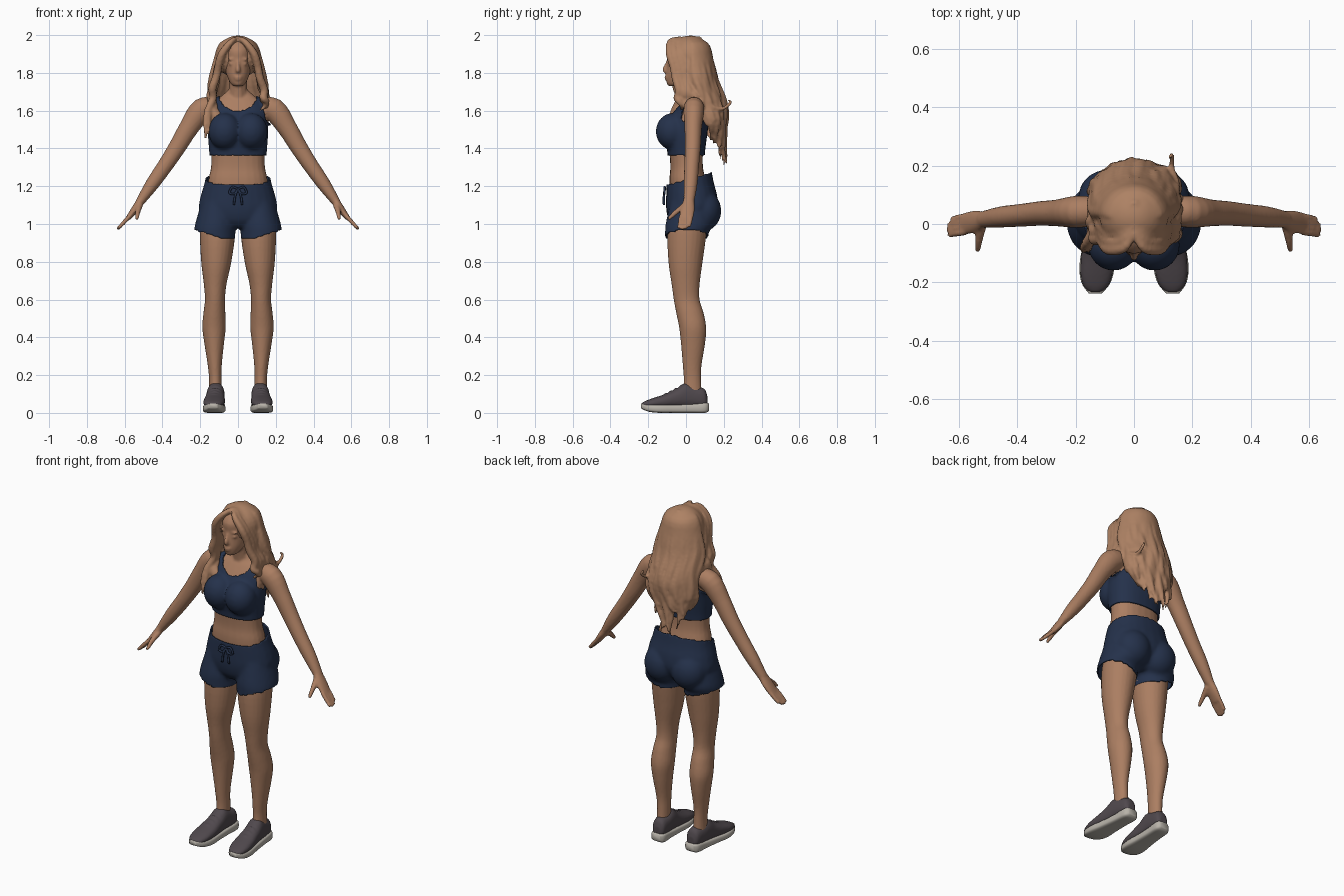
import bpy, bmesh, math, random
from mathutils import Vector, Matrix

random.seed(4)
cube = bpy.data.objects.get("Cube")
if cube:
    bpy.data.objects.remove(cube)
X, Y, Z = Vector((1, 0, 0)), Vector((0, 1, 0)), Vector((0, 0, 1))


def material(name, rgb):
    m = bpy.data.materials.new(name)
    m.use_nodes = True
    m.diffuse_color = (*rgb, 1)
    m.node_tree.nodes["Principled BSDF"].inputs["Base Color"].default_value = (*rgb, 1)
    return m


SKIN = material("warm tan", (0.41, 0.21, 0.122))
HAIR = material("light brown hair", (0.42, 0.222, 0.127))
NAVY = material("navy cloth", (0.018, 0.031, 0.07))
SHOE = material("dark grey shoe", (0.08, 0.066, 0.075))
SOLE = material("pale sole", (0.48, 0.45, 0.40))


def smooth(rows, steps=4):
    """Catmull-Rom interpolation through rows of numbers."""
    out = []
    for i in range(len(rows) - 1):
        a, b, c, d = (rows[max(0, min(len(rows) - 1, i + k))] for k in (-1, 0, 1, 2))
        for s in range(steps):
            t = s / steps
            out.append([q + t / 2 * (r - p + t * (2*p - 5*q + 4*r - w + t * (3*(q - r) + w - p)))
                        for p, q, r, w in zip(a, b, c, d)])
    return out + [list(rows[-1])]


def loft(bm, rows, axis=None, ref=Y, n=24, power=2, grow=0, wave=0):
    """Skin rings (x, y, z, half_width, half_depth) along a smooth path."""
    rows = smooth(rows)
    phase = random.uniform(0, 6)
    pts = []
    for i, r in enumerate(rows):
        k = max(0, i / len(rows) - 0.35) * wave
        pts.append(Vector(r[:3]) + k * Vector((math.sin(i * .8 + phase), math.cos(i * .7 + phase), 0)))
    rings = []
    for i, r in enumerate(rows):
        t = axis or (pts[min(i + 1, len(pts) - 1)] - pts[max(i - 1, 0)]).normalized()
        v = (ref - t * ref.dot(t)).normalized()
        u = v.cross(t)
        ring = []
        for j in range(n):
            c, s = math.cos(math.tau * j / n), math.sin(math.tau * j / n)
            e = 2 / power
            ring.append(bm.verts.new(pts[i]
                        + u * math.copysign(abs(c) ** e, c) * (r[3] + grow)
                        + v * math.copysign(abs(s) ** e, s) * (r[4] + grow)))
        rings.append(ring)
    for a, b in zip(rings, rings[1:]):
        for j in range(n):
            bm.faces.new((a[j], a[j - 1], b[j - 1], b[j]))
    bm.faces.new(rings[0])
    bm.faces.new(rings[-1])


def upright(bm, rows, **kw):
    """Horizontal rings given as (z, centre_x, half_width, front_y, back_y)."""
    loft(bm, [(x, (f + b) / 2, z, w, (b - f) / 2) for z, x, w, f, b in rows], axis=Z, **kw)


def ball(bm, centre, size):
    m = Matrix.Translation(centre) @ Matrix.Diagonal((*size, 1))
    bmesh.ops.create_uvsphere(bm, u_segments=24, v_segments=16, radius=1, matrix=m)


def tube(bm, pts, radii, **kw):
    loft(bm, [(*p, r, r) for p, r in zip(pts, radii)], n=10, **kw)


def make(name, mat, bm, voxel=0, relax=2, keep=None):
    """Fuse the parts into one surface, optionally trimmed to a garment."""
    bmesh.ops.recalc_face_normals(bm, faces=bm.faces)
    mesh = bpy.data.meshes.new(name)
    bm.to_mesh(mesh)
    bm.free()
    ob = bpy.data.objects.new(name, mesh)
    bpy.context.collection.objects.link(ob)
    if voxel:
        mod = ob.modifiers.new("fuse", "REMESH")
        mod.mode, mod.voxel_size = "VOXEL", voxel
        mod = ob.modifiers.new("relax", "SMOOTH")
        mod.factor, mod.iterations = 0.5, relax
        dg = bpy.context.evaluated_depsgraph_get()
        mesh = bpy.data.meshes.new_from_object(ob.evaluated_get(dg))
        ob.modifiers.clear()
        ob.data = mesh
    if keep:
        bm = bmesh.new()
        bm.from_mesh(mesh)
        drop = [f for f in bm.faces if not keep(*f.calc_center_median())]
        bmesh.ops.delete(bm, geom=drop, context="FACES")
        for _ in range(4):
            edge = [v for v in bm.verts if v.is_boundary]
            bmesh.ops.smooth_vert(bm, verts=edge, factor=0.5, use_axis_x=True, use_axis_y=True, use_axis_z=True)
        bm.to_mesh(mesh)
        bm.free()
        mod = ob.modifiers.new("cloth", "SOLIDIFY")
        mod.thickness, mod.offset = 0.008, -0.5
    mesh.materials.clear()
    mesh.materials.append(mat)
    for p in mesh.polygons:
        p.use_smooth = True
        p.material_index = 0


TORSO = [(1.08, 0, .16, -.08, .12), (1.22, 0, .158, -.088, .105), (1.30, 0, .143, -.083, .09),
         (1.38, 0, .142, -.088, .09), (1.46, 0, .148, -.098, .1), (1.54, 0, .148, -.08, .11),
         (1.60, 0, .145, -.05, .11), (1.65, 0, .12, -.02, .1), (1.68, 0, .085, 0, .09), (1.71, 0, .05, .0, .08)]


def arm(s):
    return [(s * x, y, z, w, d) for x, y, z, w, d in (
        (.11, .045, 1.62, .045, .045), (.19, .042, 1.605, .062, .055), (.26, .038, 1.51, .052, .046),
        (.32, .036, 1.41, .046, .042), (.385, .03, 1.31, .041, .039), (.455, .024, 1.21, .036, .036),
        (.52, .015, 1.115, .023, .028))]


# Body: torso, neck, limbs and hands
bm = bmesh.new()
upright(bm, TORSO, power=2.3)
tube(bm, [(0, .05, 1.6), (0, .035, 1.69), (0, .015, 1.8)], [.062, .05, .048])
for s in (-1, 1):
    loft(bm, arm(s))
    upright(bm, [(z, s * x, w, f, b) for z, x, w, f, b in (
        (1.05, .105, .09, -.07, .1), (.95, .108, .094, -.097, .107), (.8, .115, .08, -.093, .088),
        (.68, .121, .06, -.076, .072), (.6, .122, .053, -.065, .072), (.53, .125, .058, -.052, .093),
        (.45, .127, .062, -.036, .107), (.36, .126, .051, -.026, .1), (.25, .123, .037, -.017, .082),
        (.17, .12, .033, -.012, .08), (.07, .12, .035, -.02, .085))])
    loft(bm, [(s * .51, .016, 1.13, .022, .028), (s * .548, .008, 1.075, .019, .038),
              (s * .582, 0, 1.03, .013, .037)])
    for k in range(4):
        y, reach = .027 - .018 * k, (.8, .95, 1, .92)[k]
        base = Vector((s * .575, y, 1.04))
        tip = base + reach * Vector((s * .063, -.012, -.068))
        tube(bm, [base, (base + tip) / 2, tip], [.0115, .011, .009])
    tube(bm, [(s * .52, 0, 1.1), (s * .53, -.05, 1.065), (s * .535, -.094, 1.025)], [.018, .014, .009], ref=X)

# Head and face
upright(bm, [(1.73, 0, .02, -.09, -.04), (1.742, 0, .038, -.101, 0), (1.78, 0, .057, -.106, .05),
             (1.82, 0, .069, -.104, .1), (1.87, 0, .076, -.1, .115), (1.92, 0, .078, -.1, .115),
             (1.96, 0, .06, -.07, .09), (1.98, 0, .03, -.03, .05)])
tube(bm, [(0, -.092, 1.87), (0, -.104, 1.84), (0, -.113, 1.815), (0, -.1, 1.803)], [.008, .01, .013, .01], ref=X)
ball(bm, (0, -.103, 1.778), (.022, .011, .006))
ball(bm, (0, -.102, 1.766), (.019, .011, .006))
for s in (-1, 1):
    ball(bm, (s * .033, -.084, 1.848), (.016, .012, .008))
    ball(bm, (s * .034, -.086, 1.872), (.024, .012, .006))
make("body", SKIN, bm, voxel=.0075, relax=1)

# Cropped athletic top with scooped neck and armholes
bm = bmesh.new()
upright(bm, TORSO, power=2.3, grow=.009)
for s in (-1, 1):
    loft(bm, arm(s)[:3], grow=.008)
    ball(bm, (s * .07, -.072, 1.49), (.085, .086, .095))


def in_top(x, y, z):
    drop = .11 if y < .04 else .07
    scoop = (x / .105) ** 2 + ((z - 1.71) / drop) ** 2 > 1
    return 1.355 < z < 1.70 and abs(x) < .143 + max(0, 1.56 - z) * .8 and scoop


make("crop_top", NAVY, bm, voxel=.011, relax=3, keep=in_top)

# Loose shorts
bm = bmesh.new()
upright(bm, [(.98, 0, .1, -.06, .08), (1.02, 0, .17, -.09, .13), (1.08, 0, .205, -.103, .165),
             (1.15, 0, .195, -.103, .163), (1.22, 0, .175, -.1, .145), (1.33, 0, .155, -.09, .125)], power=2.2)
for s in (-1, 1):
    ball(bm, (s * .088, .095, 1.07), (.1, .09, .105))
    upright(bm, [(1.12, s * .11, .08, -.08, .12), (1.0, s * .119, .106, -.106, .14),
                 (.95, s * .123, .107, -.109, .118), (.85, s * .124, .107, -.11, .115)])
make("shorts", NAVY, bm, voxel=.011, relax=3,
     keep=lambda x, y, z: .915 + .3 * max(0, abs(x) - .07) < z < 1.238 + .28 * y)

# Drawstring bow
bm = bmesh.new()
for s in (-1, 1):
    tube(bm, [(0, -.11, 1.185), (s * .03, -.114, 1.195), (s * .045, -.114, 1.165), (s * .02, -.115, 1.16),
              (0, -.112, 1.185)], [.006] * 5)
    tube(bm, [(0, -.112, 1.185), (s * .015, -.117, 1.15), (s * .022, -.117, 1.1)], [.006] * 3, ref=X)
make("drawstring", NAVY, bm)

# Shoes with laces and soles
for s, side in ((1, "left"), (-1, "right")):
    def across(y):
        return s * (.118 - .06 * y)

    bm = bmesh.new()
    loft(bm, [(across(y), y, (top + .025) / 2, w, (top - .025) / 2) for y, w, top in (
        (.113, .022, .09), (.097, .038, .128), (.05, .044, .142), (0, .047, .16), (-.05, .05, .128),
        (-.11, .056, .1), (-.17, .055, .08), (-.213, .042, .064), (-.234, .02, .052))],
        axis=Y, ref=Z, power=2.3)
    for k in range(4):
        y, z = -.03 - .026 * k, .142 - .014 * k
        tube(bm, [(across(y) + d, y, z - abs(d) * .45) for d in (-.028, 0, .028)], [.006] * 3)
    make(side + "_shoe", SHOE, bm, voxel=.007, relax=1)
    bm = bmesh.new()
    loft(bm, [(across(y), y, (lo + hi) / 2, w, (hi - lo) / 2) for y, w, lo, hi in (
        (.122, .026, .012, .05), (.1, .044, 0, .055), (.03, .046, 0, .048), (-.06, .052, 0, .044),
        (-.14, .06, 0, .044), (-.2, .05, .007, .046), (-.238, .022, .024, .05))],
        axis=Y, ref=Z, power=4)
    make(side + "_sole", SOLE, bm)

# Long wavy hair: a cap, back locks, face-framing curtains and a stray curl
bm = bmesh.new()
ball(bm, (0, .025, 1.885), (.118, .112, .113))
for i in range(38):
    a = math.radians(-80 + 160 * i / 37)
    s, c = math.sin(a), math.cos(a)
    out = random.uniform(-.008, .008)
    end = 1.31 + .14 * s * s + random.uniform(0, .13) * (i % 3 > 0)
    path = [(.02 * s, .01, 1.978), (.085 * s, .018 + .085 * c, 1.95), (.114 * s, .02 + .108 * c, 1.87),
            (.135 * s, .025 + .12 * c + out, 1.77), (.143 * s, .07 + .115 * c + out, 1.65),
            (.14 * s, .1 + .1 * c + out, 1.53), (.11 * s - .02, .115 + .09 * c - out, end)]
    tube(bm, path, [.012, .016, .018, .022, .021, .017, .005], wave=.022, ref=X)
for s in (-1, 1):
    for j in range(5):
        y = .027 * j
        path = [(0, -.03 + y, 1.982), (s * .035, -.083 + y, 1.966), (s * .085, -.086 + y, 1.9),
                (s * .108, -.062 + y, 1.82), (s * .125, -.048 + y, 1.74), (s * .14, -.04 + y, 1.68)]
        if s > 0:
            path += [(.142, -.035 + y, 1.65), (.125 + .01 * j, -.035 + y, 1.6)]
        else:
            path += [(-.15 + .008 * j, -.06 + y * .3, 1.6), (-.185 + .022 * j, -.085, 1.45 + .02 * j)]
        tube(bm, path, [.012, .016, .021, .021, .022, .021, .018, .006], wave=.025, ref=X)
tube(bm, [(.14, .08, 1.67), (.145, .14, 1.62), (.13, .19, 1.61), (.13, .235, 1.64), (.12, .225, 1.66)],
     [.014, .012, .01, .009, .006], ref=X)
make("hair", HAIR, bm, voxel=.008, relax=1)
